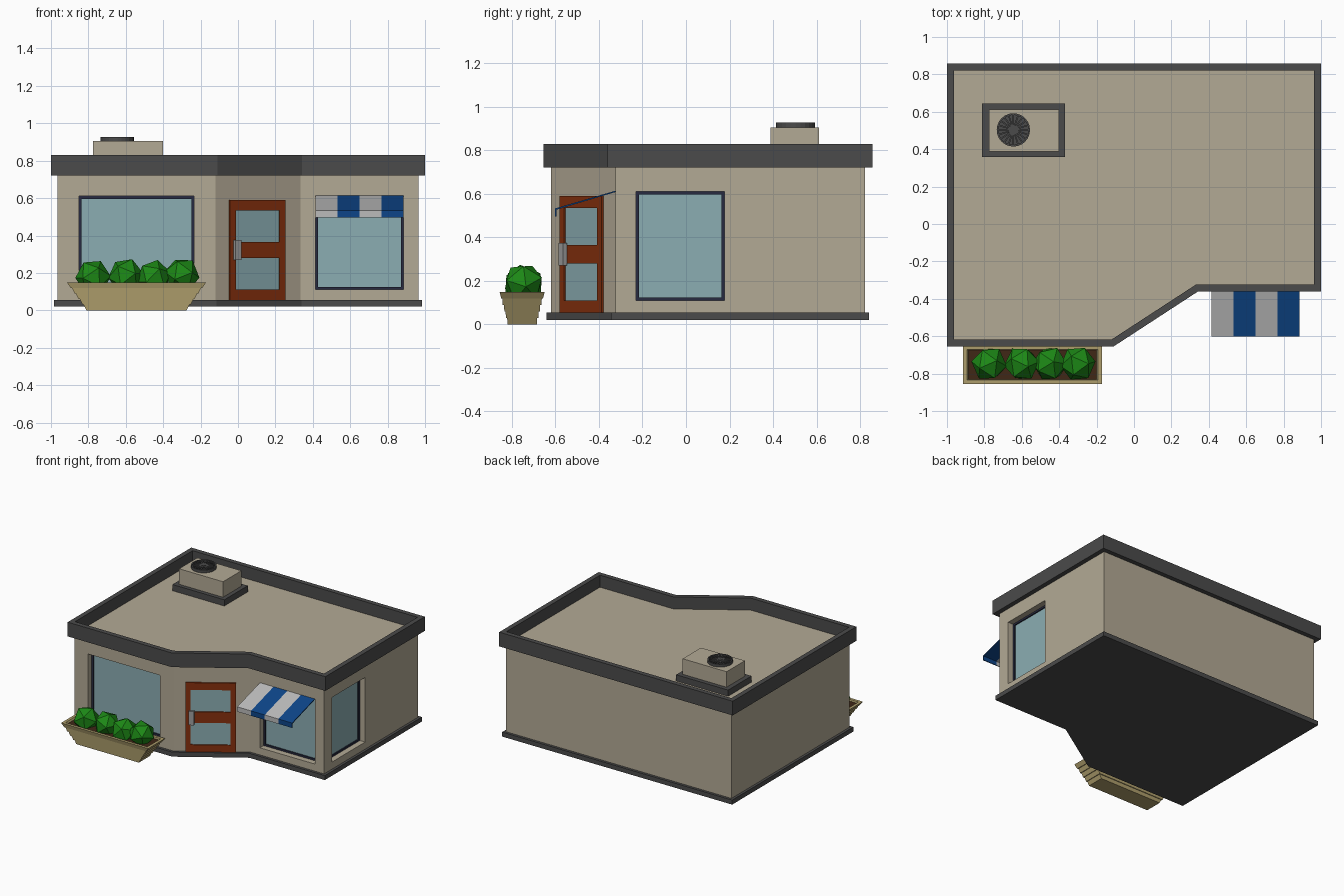
import bpy, bmesh, math, random
from mathutils import Matrix, Vector, Euler

if "Cube" in bpy.data.objects:
    bpy.data.objects.remove(bpy.data.objects["Cube"])

random.seed(4)


def material(name, r, g, b):
    m = bpy.data.materials.new(name)
    m.diffuse_color = (r, g, b, 1)
    m.use_nodes = True
    m.node_tree.nodes["Principled BSDF"].inputs["Base Color"].default_value = m.diffuse_color
    return m


TAN = material("stucco", 0.45, 0.40, 0.30)
DARK = material("dark_trim", 0.07, 0.07, 0.07)
NAVY = material("window_trim", 0.02, 0.023, 0.05)
GLASS = material("glass", 0.26, 0.42, 0.45)
RED = material("door_paint", 0.24, 0.03, 0.004)
METAL = material("metal", 0.35, 0.35, 0.35)
WHITE = material("pale_canvas", 0.5, 0.5, 0.5)
BLUE = material("blue_canvas", 0.004, 0.06, 0.25)
WOOD = material("wood", 0.42, 0.34, 0.15)
SOIL = material("soil", 0.05, 0.02, 0.008)
LEAF = material("leaf", 0.012, 0.25, 0.008)


def finish(name, bm, mat, matrix=None):
    bmesh.ops.recalc_face_normals(bm, faces=bm.faces)
    me = bpy.data.meshes.new(name)
    bm.to_mesh(me)
    bm.free()
    ob = bpy.data.objects.new(name, me)
    bpy.context.collection.objects.link(ob)
    if mat:
        me.materials.append(mat)
    if matrix:
        ob.matrix_world = matrix
    return ob


def loft(name, loops, mat, ring=False, matrix=None):
    """Bridge equal-length loops; cap the ends, or join last to first for a ring."""
    bm = bmesh.new()
    vs = [[bm.verts.new(p) for p in lp] for lp in loops]
    n = len(vs[0])
    pairs = list(zip(vs, vs[1:])) + ([(vs[-1], vs[0])] if ring else [])
    for a, b in pairs:
        for i in range(n):
            j = (i + 1) % n
            bm.faces.new((a[i], a[j], b[j], b[i]))
    if not ring:
        bm.faces.new(vs[0][::-1])
        bm.faces.new(vs[-1])
    return finish(name, bm, mat, matrix)


def at(pts, z):
    return [(x, y, z) for x, y in pts]


def rect(x0, x1, y0, y1):
    return [(x0, y0), (x1, y0), (x1, y1), (x0, y1)]


def prism(name, pts, z0, z1, mat, matrix=None):
    return loft(name, [at(pts, z0), at(pts, z1)], mat, False, matrix)


def frame(name, outer, inner, z0, z1, mat, matrix=None):
    return loft(name, [at(outer, z0), at(outer, z1), at(inner, z1), at(inner, z0)],
                mat, True, matrix)


# Building footprint, with a mitred offset for trim
PLAN = [Vector(p) for p in ((-0.965, -0.62), (-0.12, -0.62), (0.333, -0.325),
                            (0.965, -0.325), (0.965, 0.822), (-0.965, 0.822))]


def outline(d):
    out = []
    for i, p in enumerate(PLAN):
        a = (p - PLAN[i - 1]).normalized()
        b = (PLAN[(i + 1) % len(PLAN)] - p).normalized()
        n1, n2 = Vector((a.y, -a.x)), Vector((b.y, -b.x))
        out.append(tuple(p + d * (n1 + n2) / (1 + n1.dot(n2))))
    return out


def wall_matrix(x, y, nx, ny):
    """Local x runs along the wall, y is up, z points out of the wall."""
    return Matrix(((-ny, 0, nx, x), (nx, 0, ny, y), (0, 1, 0, 0), (0, 0, 0, 1)))


# Shell, base and parapet
walls = prism("walls_and_roof", outline(0), 0.04, 0.737, TAN)
prism("base", outline(0.02), 0.02, 0.055, DARK)
frame("parapet", outline(0.035), outline(-0.002), 0.72, 0.83, DARK)

# Recessed windows: position, outward direction, half width
for label, x, y, nx, ny, w in (("left_front", -0.5425, -0.62, 0, -1, 0.3075),
                               ("right_front", 0.65, -0.325, 0, -1, 0.235),
                               ("side", 0.965, -0.027, 1, 0, 0.203)):
    M = wall_matrix(x, y, nx, ny)
    hole = rect(-w, w, 0.11, 0.61)
    cut = prism(label + "_cutter", hole, -0.06, 0.05, None, M)
    cut.hide_render = True
    cut.display_type = 'WIRE'
    mod = walls.modifiers.new(label, 'BOOLEAN')
    mod.operation = 'DIFFERENCE'
    mod.solver = 'EXACT'
    mod.object = cut
    frame(label + "_window_frame", hole, rect(-w + 0.014, w - 0.014, 0.124, 0.596),
          -0.062, -0.045, NAVY, M)
    prism(label + "_window_glass", rect(-w + 0.01, w - 0.01, 0.12, 0.6),
          -0.062, -0.054, GLASS, M)

# Door on the slanted wall
diag = (PLAN[2] - PLAN[1]).normalized()
D = wall_matrix(0.1, -0.62 + 0.22 * diag.y / diag.x, diag.y, -diag.x)
for label, z0, z1, lo, hi in (("lower", 0.055, 0.322, 0.11, 0.28),
                              ("upper", 0.322, 0.59, 0.365, 0.535)):
    frame("door_" + label, rect(-0.178, 0.178, z0, z1), rect(-0.14, 0.14, lo, hi),
          -0.02, 0.01, RED, D)
    prism("door_glass_" + label, rect(-0.141, 0.141, lo - 0.001, hi + 0.001),
          -0.02, 0.002, GLASS, D)
prism("door_handle", rect(-0.155, -0.115, 0.27, 0.375), 0.008, 0.03, METAL, D)

# Striped awning with a hanging front edge
t = 0.006
profile = [(-0.322, 0.615), (-0.602, 0.533), (-0.602, 0.495),
           (-0.602 + t, 0.495), (-0.602 + t, 0.533 - t), (-0.322, 0.615 - t)]
for i in range(4):
    x0 = 0.415 + i * 0.1175
    loft(f"awning_stripe_{i + 1}", [[(x, y, z) for y, z in profile] for x in (x0, x0 + 0.1175)],
         BLUE if i % 2 else WHITE)

# Planter of overlapping slats with a sunken top
PX, PY = -0.5425, -0.753


def planter_loop(z, inset):
    k = z / 0.15
    hx, hy = 0.268 + 0.1045 * k - inset, 0.0675 + 0.036 * k - inset
    return at(rect(PX - hx, PX + hx, PY - hy, PY + hy), z)


loops = []
for i in range(5):
    loops += [planter_loop(0.03 * i, 0), planter_loop(0.03 * (i + 1), 0.006 if i < 4 else 0)]
loops += [planter_loop(0.15, 0.022), planter_loop(0.125, 0.022)]
loft("planter", loops, WOOD)
prism("planter_soil", rect(PX - 0.345, PX + 0.345, PY - 0.078, PY + 0.078), 0.12, 0.138, SOIL)

# Low-poly shrubs
for i, (x, z) in enumerate(((-0.775, 0.178), (-0.6, 0.185), (-0.45, 0.176), (-0.3, 0.19))):
    bm = bmesh.new()
    bmesh.ops.create_icosphere(bm, subdivisions=1, radius=0.096)
    rot = Euler([random.uniform(0, 6.28) for _ in range(3)]).to_matrix().to_4x4()
    finish(f"shrub_{i + 1}", bm, LEAF, Matrix.Translation((x, -0.747, z)) @ rot)

# Rooftop air unit
frame("air_unit_curb", rect(-0.812, -0.368, 0.358, 0.645), rect(-0.774, -0.402, 0.39, 0.61),
      0.73, 0.785, DARK)
prism("air_unit", rect(-0.776, -0.4, 0.388, 0.612), 0.73, 0.905, TAN)


def circle(r, n=24):
    return [(r * math.cos(a), r * math.sin(a)) for a in (math.tau * k / n for k in range(n))]


# Fan: ring, hub and radial blades
F = Matrix.Translation((-0.645, 0.503, 0.905))
frame("fan_ring", circle(0.089), circle(0.08), -0.005, 0.022, DARK, F)
prism("fan_floor", circle(0.082), -0.004, 0.003, DARK, F)
prism("fan_hub", circle(0.017, 12), 0, 0.022, DARK, F)
for i in range(20):
    prism(f"fan_blade_{i + 1}", rect(0.012, 0.082, -0.004, 0.004), 0.012, 0.018, DARK,
          F @ Matrix.Rotation(math.tau * i / 20, 4, 'Z'))
